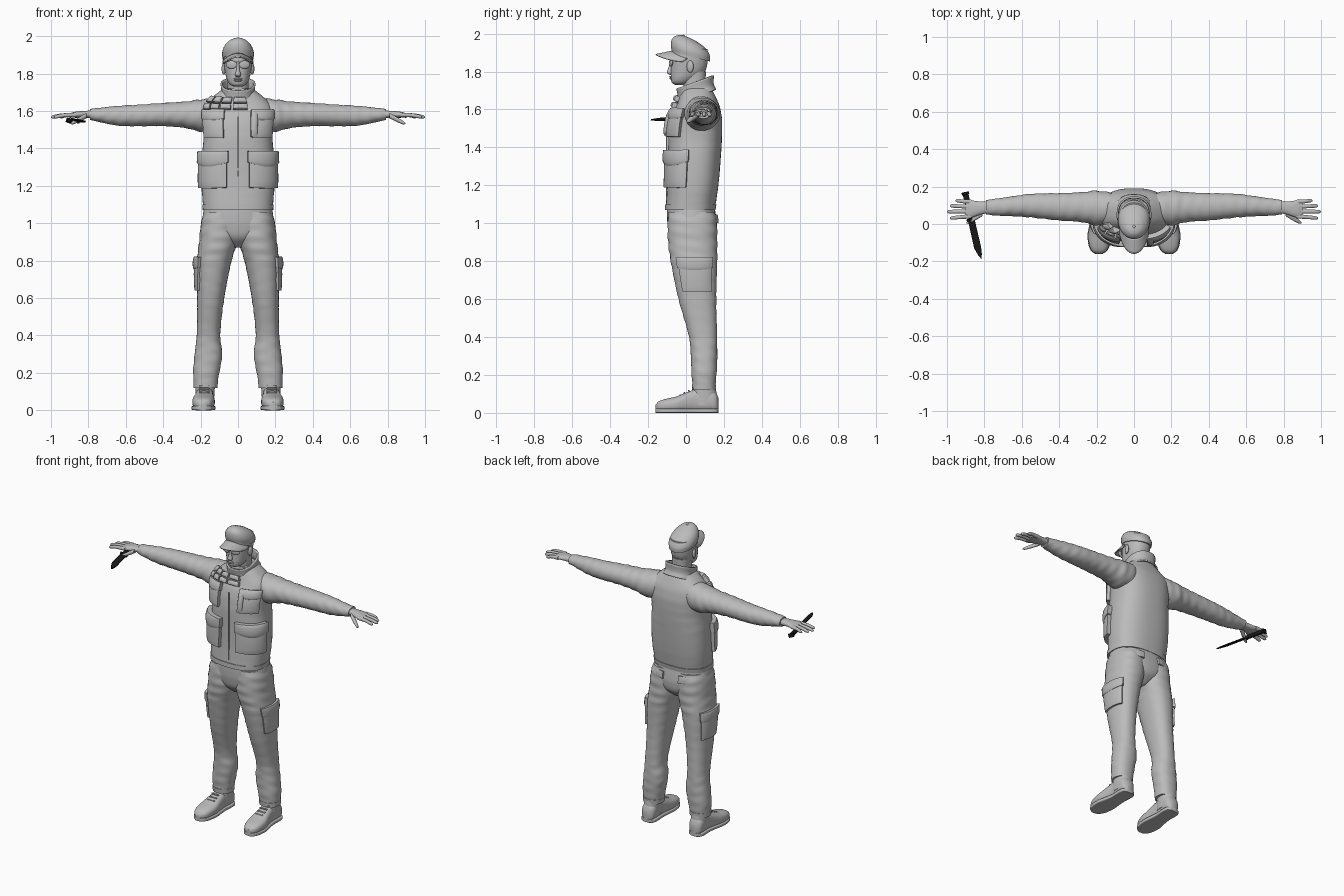
import bpy, bmesh
from math import sin, cos, pi, radians
from mathutils import Vector, Matrix

cube = bpy.data.objects.get("Cube")
if cube:
    bpy.data.objects.remove(cube, do_unlink=True)


def material(name, value):
    m = bpy.data.materials.new(name)
    m.use_nodes = True
    m.diffuse_color = (value, value, value, 1)
    m.node_tree.nodes["Principled BSDF"].inputs["Base Color"].default_value = m.diffuse_color
    return m


GREY = material("plain grey", 0.5)
BLACK = material("black", 0.01)


def finish(bm, name, mat=GREY, mirror=False, solid=0, bevel=0):
    """Turn a bmesh into a smooth object with its modifiers."""
    bmesh.ops.recalc_face_normals(bm, faces=bm.faces)
    me = bpy.data.meshes.new(name)
    bm.to_mesh(me)
    bm.free()
    me.materials.append(mat)
    ob = bpy.data.objects.new(name, me)
    bpy.context.collection.objects.link(ob)
    bpy.ops.object.select_all(action='DESELECT')
    ob.select_set(True)
    bpy.context.view_layer.objects.active = ob
    bpy.ops.object.shade_smooth_by_angle(angle=radians(40))
    if solid:
        ob.modifiers.new("thickness", 'SOLIDIFY').thickness = solid
    if bevel:
        b = ob.modifiers.new("bevel", 'BEVEL')
        b.width, b.segments = bevel, 2
    if mirror:
        ob.modifiers.new("mirror", 'MIRROR')
    return ob


def ring_at(rings, h):
    """Smoothly interpolate (u, v, ru, rv) of the section at height h."""
    n = len(rings)
    i = max(j for j in range(n - 1) if rings[j][0] <= h or j == 0)
    a, b = rings[i], rings[i + 1]
    d = b[0] - a[0]
    t = (h - a[0]) / d

    def slope(j, k):
        p, q = rings[max(j - 1, 0)], rings[min(j + 1, n - 1)]
        return (q[k] - p[k]) / (q[0] - p[0]) * d
    return [(2*t**3 - 3*t*t + 1)*a[k] + (t**3 - 2*t*t + t)*slope(i, k)
            + (3*t*t - 2*t**3)*b[k] + (t**3 - t*t)*slope(i + 1, k) for k in range(1, 5)]


def point(rings, h, a, n=2.3, axis='z', tilt=0, fold=0):
    u, v, ru, rv = ring_at(rings, h)
    k = 1 + fold * sin(95*h + 2*sin(a)) * sin(2*a + 9*h)
    c, s = cos(a), sin(a)
    du = ru * k * abs(c)**(2/n) * (1 if c > 0 else -1)
    dv = rv * k * abs(s)**(2/n) * (1 if s > 0 else -1)
    h += tilt * dv
    u, v = u + du, v + dv
    return Vector({'x': (h, u, v), 'y': (u, h, v), 'z': (u, v, h)}[axis])


def grid(bm, rows, closed):
    vs = [[bm.verts.new(p) for p in row] for row in rows]
    for r, q in zip(vs, vs[1:]):
        for i in range(len(r) if closed else len(r) - 1):
            j = (i + 1) % len(r)
            bm.faces.new((r[i], r[j], q[j], q[i]))
    return vs


def loft(name, rings, seg=32, steps=5, caps=True, mat=GREY, mirror=False, solid=0, **shape):
    hs = [a[0] + (b[0] - a[0]) * s / steps for a, b in zip(rings, rings[1:]) for s in range(steps)]
    hs.append(rings[-1][0])
    bm = bmesh.new()
    vs = grid(bm, [[point(rings, h, 2*pi*(i + .5)/seg, **shape) for i in range(seg)] for h in hs], True)
    if caps:
        bm.faces.new(vs[0])
        bm.faces.new(vs[-1])
    return finish(bm, name, mat, mirror, solid)


def pocket(name, rings, a0, a1, z0, z1, thick, mirror=True, sag=0, **shape):
    """Padded slab that follows a lofted surface; angles in degrees, front at -90."""
    n = 10
    ts = [0, 0] + [i / n for i in range(1, n)] + [1, 1]
    last = len(ts) - 1
    rows = []
    for j, tv in enumerate(ts):
        row = []
        for i, tu in enumerate(ts):
            a = radians(a0 + (a1 - a0) * tu)
            h = z0 + (z1 - z0) * tv - sag * sin(pi * tu) * (1 - tv)
            p = point(rings, h, a, **shape)
            nrm = (point(rings, h, a + .02, **shape) - p).cross(point(rings, h + .004, a, **shape) - p).normalized()
            edge = i in (0, last) or j in (0, last)
            puff = .75 + .25 * sin(pi * tu) ** .5 * sin(pi * tv) ** .5
            row.append(p + nrm * (-.01 if edge else thick * puff))
        rows.append(row)
    bm = bmesh.new()
    grid(bm, rows, False)
    return finish(bm, name, GREY, mirror)


def blob(name, loc, size, mat=GREY, mirror=False, rot=None):
    bm = bmesh.new()
    m = Matrix.Translation(loc) @ (rot or Matrix()) @ Matrix.Diagonal((*size, 1))
    bmesh.ops.create_uvsphere(bm, u_segments=20, v_segments=12, radius=1, matrix=m)
    return finish(bm, name, mat, mirror)


def block(name, loc, size, mat=GREY, mirror=False, rot=None, bevel=.003):
    bm = bmesh.new()
    m = Matrix.Translation(loc) @ (rot or Matrix()) @ Matrix.Diagonal((*size, 1))
    bmesh.ops.create_cube(bm, size=1, matrix=m)
    return finish(bm, name, mat, mirror, bevel=bevel)


# Jacket
torso = [(1.07, 0, .022, .185, .130), (1.2, 0, .036, .195, .135), (1.35, 0, .044, .193, .14),
         (1.46, 0, .048, .185, .142), (1.56, 0, .056, .19, .133), (1.63, 0, .063, .18, .11),
         (1.68, 0, .06, .13, .09), (1.72, 0, .055, .08, .075)]
loft("jacket", torso, seg=48, n=2.5, fold=.006)
loft("jacket_hem", [(1.07, 0, .022, .189, .134), (1.1, 0, .025, .191, .136)], seg=48, steps=2, n=2.5)
block("jacket_zip", (0, -.099, 1.33), (.008, .012, .48), bevel=.002)
loft("collar", [(1.67, 0, .06, .105, .1), (1.70, 0, .052, .092, .095), (1.745, 0, .048, .093, .1)],
     tilt=.35, caps=False, solid=.01)
arm = [(.08, .08, 1.585, .08, .09), (.2, .085, 1.576, .093, .086), (.28, .09, 1.58, .08, .071),
       (.4, .092, 1.581, .073, .062), (.55, .098, 1.576, .063, .057), (.65, .095, 1.575, .053, .052),
       (.74, .09, 1.579, .045, .038), (.79, .09, 1.582, .039, .03)]
loft("sleeve", arm, axis='x', mirror=True, steps=8, fold=.03, n=2.1)

# Jacket pockets
pocket("lower_pocket", torso, -77, -10, 1.19, 1.36, .03, sag=.004, n=2.5)
pocket("lower_pocket_flap", torso, -79, -8, 1.325, 1.385, .038, sag=.025, n=2.5)
pocket("chest_pocket", torso, -71, -28, 1.455, 1.58, .028, n=2.5)
pocket("chest_pocket_flap", torso, -73, -26, 1.555, 1.6, .034, sag=.01, n=2.5)
pocket("pen_slot", torso, 286, 296, 1.46, 1.595, .037, mirror=False, n=2.5)
for r in range(2):
    for c in range(4):
        start = -152 + 19 * c
        pocket(f"chest_loop_{r}_{c}", torso, start, start + 16, 1.605 + .035*r, 1.632 + .035*r,
               .03, mirror=False, n=2.5)

# Trousers
hips = [(.87, 0, .035, .03, .06), (.92, 0, .036, .12, .115), (.98, 0, .034, .19, .13),
        (1.03, 0, .03, .19, .13), (1.09, 0, .025, .18, .125)]
loft("hips", hips, seg=48)
leg = [(.12, .174, .094, .06, .058), (.2, .17, .095, .07, .066), (.3, .158, .095, .074, .07),
       (.4, .158, .09, .063, .074), (.6, .146, .06, .073, .1), (.8, .127, .042, .093, .123),
       (.9, .106, .035, .102, .13), (1.0, .098, .033, .1, .13), (1.06, .09, .03, .092, .122)]
loft("trouser_leg", leg, mirror=True, steps=8, fold=.02)
loft("trouser_cuff", [(.12, .174, .094, .064, .062), (.15, .173, .094, .066, .064)], steps=2, mirror=True)
pocket("cargo_pocket", leg, -38, 42, .64, .79, .016)
pocket("cargo_flap", leg, -41, 45, .765, .82, .022, sag=.012)
pocket("back_pocket_flap", hips, 48, 76, 1.0, 1.045, .016)

# Boots
foot = [(-.16, .188, .03, .016, .014), (-.145, .187, .034, .038, .026), (-.11, .186, .039, .054, .034),
        (-.05, .184, .045, .06, .042), (0, .181, .055, .053, .052), (.06, .178, .065, .046, .062),
        (.13, .177, .065, .048, .06), (.16, .177, .055, .04, .05), (.172, .177, .045, .02, .03)]
loft("boot", foot, axis='y', mirror=True, n=2.6)
loft("boot_shaft", [(.04, .177, .095, .048, .07), (.1, .176, .098, .051, .063), (.15, .175, .097, .053, .058)],
     mirror=True)
loft("boot_sole", [(y, x, .012, w + .004, .012) for y, x, z, w, t in foot], axis='y', mirror=True, n=6)
block("boot_heel", (.177, .125, .012), (.088, .08, .024), mirror=True, bevel=.008)
for i in range(4):
    block(f"boot_lace_{i}", (.181, -.03 + .022*i, .092 + .012*i), (.055, .008, .01), mirror=True)

# Hands
loft("palm", [(.77, .09, 1.582, .03, .02), (.82, .085, 1.582, .035, .019), (.87, .08, 1.58, .046, .016),
              (.9, .078, 1.576, .045, .012)], axis='x', mirror=True)
fingers = [("little", .118, .125, .955), ("ring", .093, .097, .985),
           ("middle", .067, .066, 1.0), ("index", .041, .032, .985)]
for name, y0, y1, tip in fingers:
    mid = (.88 + tip) / 2
    loft(name + "_finger", [(.87, y0, 1.579, .012, .012), (mid, (y0 + y1)/2, 1.577, .0105, .0105),
                            (tip - .01, y1, 1.569, .009, .009), (tip, y1, 1.567, .003, .003)],
         seg=12, axis='x', mirror=True)
loft("thumb", [(.81, .06, 1.575, .018, .014), (.845, .036, 1.557, .015, .013),
               (.88, .014, 1.539, .011, .01), (.895, .006, 1.533, .003, .003)], seg=14, axis='x', mirror=True)

# Head
loft("neck", [(1.66, 0, .06, .062, .062), (1.73, 0, .045, .056, .06), (1.8, 0, .04, .058, .065)])
loft("head", [(1.73, 0, -.03, .022, .028), (1.74, 0, -.026, .042, .048), (1.765, 0, -.01, .058, .07),
              (1.8, 0, .01, .068, .09), (1.85, 0, .018, .075, .096), (1.92, 0, .02, .076, .094)], n=2.2)
loft("nose", [(1.782, 0, -.08, .01, .006), (1.793, 0, -.083, .016, .018), (1.82, 0, -.08, .009, .013),
              (1.86, 0, -.077, .007, .006)], seg=16)
blob("upper_lip", (0, -.08, 1.772), (.024, .009, .005))
blob("lower_lip", (0, -.078, 1.763), (.021, .009, .006))
blob("ear", (.076, .022, 1.826), (.011, .019, .032), mirror=True, rot=Matrix.Rotation(radians(-18), 4, 'Z'))

# Sunglasses
blob("lens", (.035, -.079, 1.848), (.03, .007, .022), mirror=True, rot=Matrix.Rotation(radians(14), 4, 'Z'))
block("glasses_bridge", (0, -.084, 1.862), (.03, .006, .005), bevel=.001)
block("glasses_arm", (.074, -.02, 1.858), (.005, .1, .006), mirror=True, bevel=.001)

# Cap with peak
loft("cap", [(1.878, 0, .026, .082, .1), (1.91, 0, .023, .085, .103), (1.945, 0, .014, .073, .09),
             (1.972, 0, 0, .048, .058), (1.985, 0, -.01, .024, .028), (1.99, 0, -.014, .006, .006)],
     tilt=-.25, n=2.1)
blob("cap_button", (0, -.014, 1.989), (.008, .008, .005))
bm = bmesh.new()
rows = []
for s in range(7):
    d = s / 6
    row = []
    for i in range(21):
        a = radians(-80 + 8 * i)
        row.append((.083 * sin(a), .025 - .1*cos(a) - .085*d*cos(a)**.7,
                    1.91 - .042*sin(a)**2 - .018*d))
    rows.append(row)
grid(bm, rows, False)
finish(bm, "cap_peak", solid=.007)

# Knife in the right hand
bank = Matrix.Rotation(radians(12.5), 4, 'Z') @ Matrix.Rotation(radians(20), 4, 'Y')
base = Vector((-.865, .0, 1.548))
bm = bmesh.new()
outline = [(-.018, .02), (.018, .02), (.02, -.13), (.016, -.165), (.008, -.192), (-.004, -.17), (-.018, -.13)]
face = bm.faces.new([bm.verts.new((x, y, -.003)) for x, y in outline])
top = bmesh.ops.extrude_face_region(bm, geom=[face])["geom"]
bmesh.ops.translate(bm, verts=[v for v in top if isinstance(v, bmesh.types.BMVert)], vec=(0, 0, .006))
bm.transform(Matrix.Translation(base) @ bank)
finish(bm, "knife_blade", BLACK)
block("knife_guard", base + bank @ Vector((0, .025, 0)), (.05, .012, .018), BLACK, rot=bank)
block("knife_handle", base + bank @ Vector((0, .1, 0)), (.03, .145, .022), BLACK, rot=bank, bevel=.007)
block("knife_pommel", base + bank @ Vector((0, .168, 0)), (.036, .014, .026), BLACK, rot=bank)
